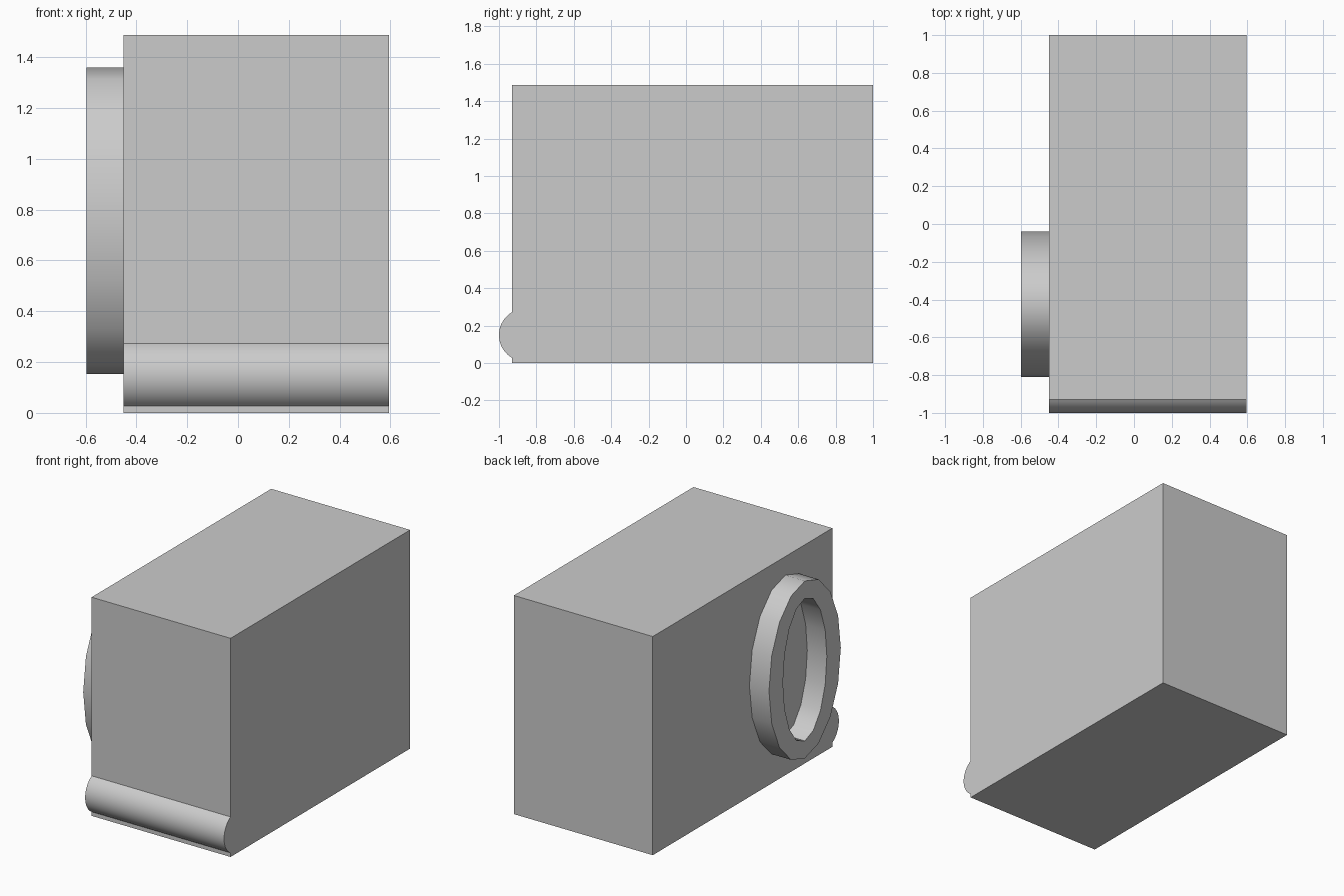
import bpy, bmesh, math

cube = bpy.data.objects.get("Cube")
if cube:
    bpy.data.objects.remove(cube, do_unlink=True)

grey = bpy.data.materials.new("plain grey")
grey.use_nodes = True
GREY = (0.6, 0.6, 0.6, 1)
grey.diffuse_color = GREY
grey.node_tree.nodes["Principled BSDF"].inputs["Base Color"].default_value = GREY

LEFT, RIGHT = 0.595, -0.45      # sides of the body
FRONT, BACK = -0.93, 1.0
HEIGHT = 1.487


def finish(name, bm):
    """Turn a bmesh into a named, shaded object."""
    bmesh.ops.recalc_face_normals(bm, faces=bm.faces)
    mesh = bpy.data.meshes.new(name)
    bm.to_mesh(mesh)
    bm.free()
    obj = bpy.data.objects.new(name, mesh)
    bpy.context.collection.objects.link(obj)
    mesh.materials.append(grey)
    bpy.ops.object.select_all(action='DESELECT')
    obj.select_set(True)
    bpy.context.view_layer.objects.active = obj
    bpy.ops.object.shade_smooth_by_angle(angle=math.radians(40))
    return obj


def loop(bm, x, cy, cz, ry, rz, angles):
    """Points of an elliptical arc in the plane at x."""
    return [bm.verts.new((x, cy + ry * math.cos(a), cz + rz * math.sin(a))) for a in angles]


def bridge(bm, a, b):
    for i in range(len(a)):
        j = (i + 1) % len(a)
        bm.faces.new((a[i], a[j], b[j], b[i]))


# Body block
bm = bmesh.new()
bmesh.ops.create_cube(bm, size=1)
bmesh.ops.scale(bm, vec=(LEFT - RIGHT, BACK - FRONT, HEIGHT), verts=bm.verts)
bmesh.ops.translate(bm, vec=((LEFT + RIGHT) / 2, (FRONT + BACK) / 2, HEIGHT / 2), verts=bm.verts)
finish("body", bm)

# Rounded bar along the lower front edge: a circular segment
radius, bar_y, bar_z = 0.142, -0.858, 0.15
half = math.acos((bar_y - FRONT) / radius)
arc = [math.pi - half + 2 * half * i / 20 for i in range(21)]
bm = bmesh.new()
ends = [loop(bm, x, bar_y, bar_z, radius, radius, arc) for x in (LEFT, RIGHT)]
bridge(bm, *ends)
for end in ends:
    bm.faces.new(end)
finish("front_bar", bm)

# Oval ring standing out from the right side
sides = 16
turn = [2 * math.pi * i / sides for i in range(sides)]
ring_y, ring_z = -0.425, 0.757
bm = bmesh.new()
outer_in, outer_out = [loop(bm, x, ring_y, ring_z, 0.386, 0.603, turn) for x in (RIGHT, -0.597)]
inner_in, inner_out = [loop(bm, x, ring_y, ring_z, 0.236, 0.485, turn) for x in (RIGHT, -0.597)]
bridge(bm, outer_in, outer_out)
bridge(bm, outer_out, inner_out)
bridge(bm, inner_out, inner_in)
bridge(bm, inner_in, outer_in)
finish("side_ring", bm)
